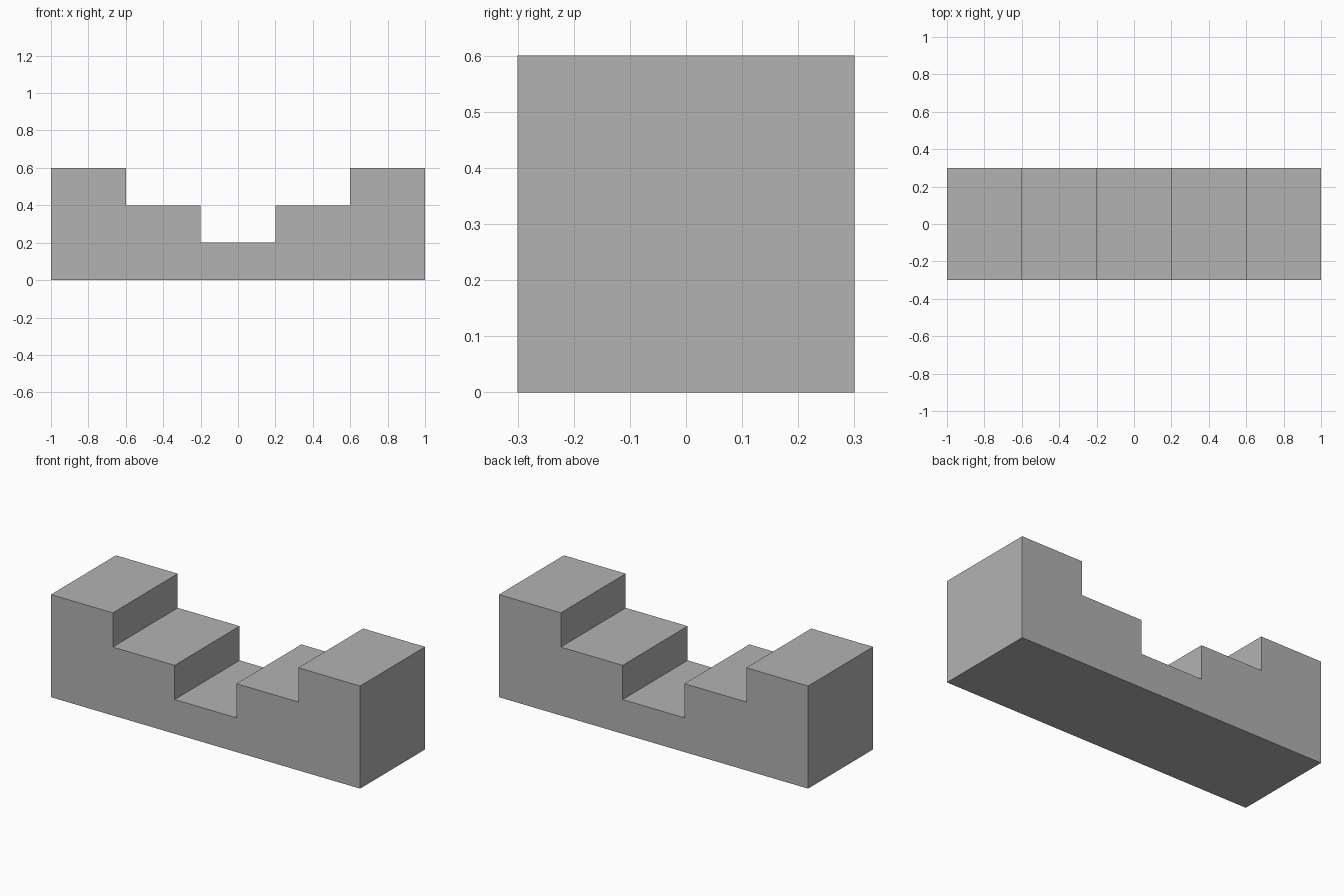
import bpy
import bmesh

cube = bpy.data.objects.get("Cube")
if cube:
    bpy.data.objects.remove(cube, do_unlink=True)

STEP_WIDTH = 0.4
DEPTH = 0.6
HEIGHTS = [0.6, 0.4, 0.2, 0.4, 0.6]

# Plain grey finish
grey = bpy.data.materials.new("grey")
grey.use_nodes = True
colour = (0.448, 0.448, 0.448, 1)
grey.diffuse_color = colour
grey.node_tree.nodes["Principled BSDF"].inputs["Base Color"].default_value = colour

# Stepped outline, left end to right end, closed along the ground
left = -STEP_WIDTH * len(HEIGHTS) / 2
outline = [(left, 0)]
for i, height in enumerate(HEIGHTS):
    x = left + i * STEP_WIDTH
    outline += [(x, height), (x + STEP_WIDTH, height)]
outline.append((-left, 0))

# Extrude the outline from front to back as one solid
bm = bmesh.new()
front = bm.faces.new([bm.verts.new((x, -DEPTH / 2, z)) for x, z in outline])
result = bmesh.ops.extrude_face_region(bm, geom=[front], use_keep_orig=True)
back_verts = [g for g in result["geom"] if isinstance(g, bmesh.types.BMVert)]
bmesh.ops.translate(bm, verts=back_verts, vec=(0, DEPTH, 0))
bmesh.ops.recalc_face_normals(bm, faces=bm.faces)

mesh = bpy.data.meshes.new("stepped_block")
bm.to_mesh(mesh)
bm.free()
mesh.materials.append(grey)
block = bpy.data.objects.new("stepped_block", mesh)
bpy.context.collection.objects.link(block)
